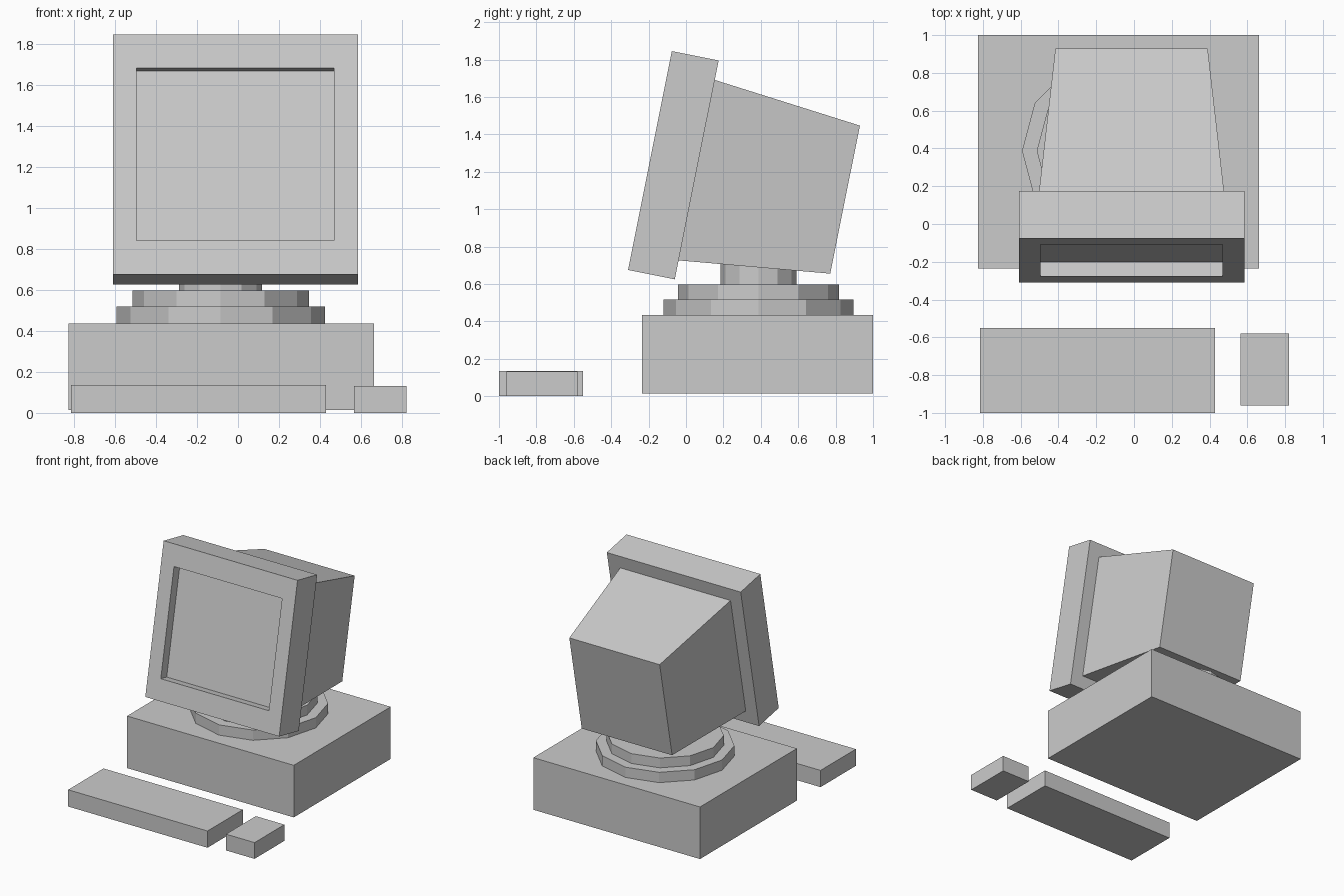
import bpy, bmesh, math

if "Cube" in bpy.data.objects:
    bpy.data.objects.remove(bpy.data.objects["Cube"])


def add_object(name, bm):
    bmesh.ops.recalc_face_normals(bm, faces=bm.faces[:])
    mesh = bpy.data.meshes.new(name)
    bm.to_mesh(mesh)
    bm.free()
    obj = bpy.data.objects.new(name, mesh)
    bpy.context.collection.objects.link(obj)
    return obj


def loft(name, rings):
    """Closed solid through upright rectangles (half_width, depth, bottom, top)."""
    bm = bmesh.new()
    loops = [[bm.verts.new(p) for p in ((-w, y, lo), (w, y, lo), (w, y, hi), (-w, y, hi))]
             for w, y, lo, hi in rings]
    for a, b in zip(loops, loops[1:]):
        for i in range(4):
            j = (i + 1) % 4
            bm.faces.new((a[i], a[j], b[j], b[i]))
    bm.faces.new(loops[0])
    bm.faces.new(loops[-1])
    return add_object(name, bm)


def box(name, x0, x1, y0, y1, z0, z1):
    obj = loft(name, [((x1 - x0) / 2, y0, z0, z1), ((x1 - x0) / 2, y1, z0, z1)])
    obj.location.x = (x0 + x1) / 2
    return obj


def disc(name, radius, z0, z1):
    bm = bmesh.new()
    ring = [bm.verts.new((radius * math.cos(i * math.pi / 6),
                          radius * math.sin(i * math.pi / 6), 0)) for i in range(12)]
    face = bm.faces.new(ring)
    top = bmesh.ops.extrude_face_region(bm, geom=[face], use_keep_orig=True)["geom"]
    bmesh.ops.translate(bm, vec=(0, 0, z1 - z0),
                        verts=[v for v in top if isinstance(v, bmesh.types.BMVert)])
    add_object(name, bm).location = (-0.085, 0.387, z0)


# Desktop case, keyboard and mouse
box("computer_case", -0.825, 0.662, -0.235, 1.0, 0.015, 0.435)
box("keyboard", -0.815, 0.428, -1.0, -0.55, 0, 0.135)
box("mouse", 0.565, 0.82, -0.96, -0.58, 0, 0.131)

# Stepped swivel stand
disc("stand_lower_disc", 0.508, 0.435, 0.518)
disc("stand_upper_disc", 0.43, 0.518, 0.597)
disc("stand_neck", 0.203, 0.597, 0.71)

# Monitor, modelled upright: bezel with sunken screen, tapered tube housing
bezel = loft("monitor_bezel", [
    (0.597, 0.255, 0, 1.193),
    (0.597, 0, 0, 1.193),
    (0.482, 0, 0.168, 1.025),
    (0.482, 0.077, 0.168, 1.025),
])
housing = loft("monitor_housing", [
    (0.492, 0.255, 0.103, 1.087),
    (0.403, 1.064, 0.193, 1.0),
])

# Tilt the monitor back
for part in (bezel, housing):
    part.location = (-0.013, -0.31, 0.675)
    part.rotation_euler.x = math.radians(-11.33)
